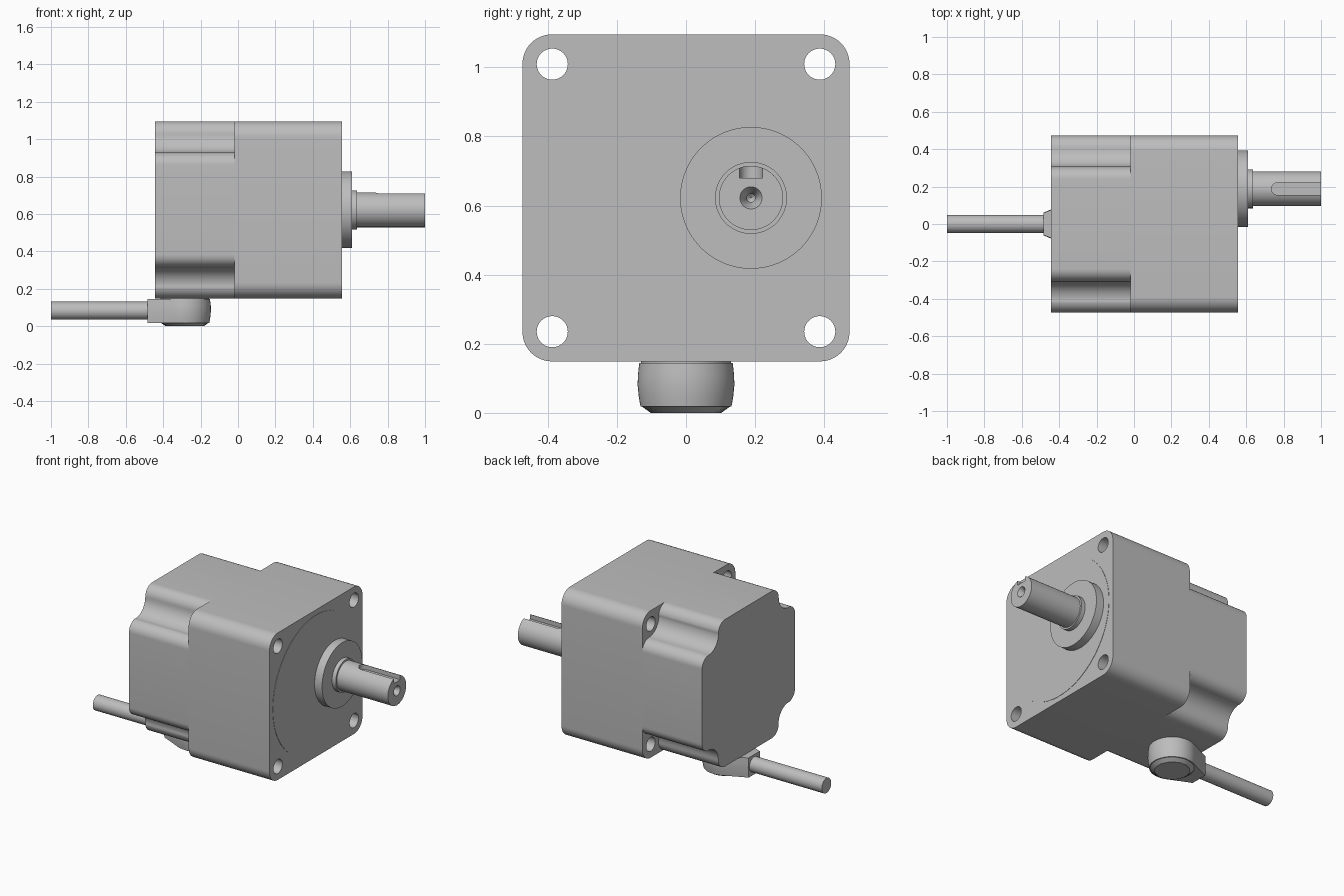
import bpy, bmesh
from math import cos, sin, radians, pi
from mathutils import Vector

cube = bpy.data.objects.get("Cube")
if cube:
    bpy.data.objects.remove(cube)

# One plain grey for the whole gearmotor
grey = bpy.data.materials.new("machined grey")
grey.use_nodes = True
colour = (0.51, 0.51, 0.51, 1)
grey.diffuse_color = colour
grey.node_tree.nodes["Principled BSDF"].inputs["Base Color"].default_value = colour

MID_Z = 0.622            # height of the housing centre
HALF = 0.473             # half width of the housing
SHAFT_Y = 0.188


def arc(cx, cy, r, start, end, steps=12):
    """Points on an arc, angles in degrees."""
    angles = [radians(start + (end - start) * i / steps) for i in range(steps + 1)]
    return [(cx + r * cos(a), cy + r * sin(a)) for a in angles]


def four_corners(corner):
    """Repeat a corner outline by quarter turns."""
    pts = list(corner)
    loop = []
    for _ in range(4):
        loop += pts
        pts = [(-b, a) for a, b in pts]
    return loop


def loft(name, rings):
    """Skin a list of equal-length rings and cap both ends."""
    bm = bmesh.new()
    rows = [[bm.verts.new(p) for p in ring] for ring in rings]
    n = len(rows[0])
    for low, high in zip(rows, rows[1:]):
        for i in range(n):
            j = (i + 1) % n
            bm.faces.new((low[i], low[j], high[j], high[i]))
    bm.faces.new(rows[0])
    bm.faces.new(rows[-1])
    bmesh.ops.recalc_face_normals(bm, faces=bm.faces)
    mesh = bpy.data.meshes.new(name)
    bm.to_mesh(mesh)
    bm.free()
    obj = bpy.data.objects.new(name, mesh)
    mesh.materials.append(grey)
    bpy.context.collection.objects.link(obj)
    return obj


def prism_x(name, outline, x0, x1):
    return loft(name, [[(x, y, z + MID_Z) for y, z in outline] for x in (x0, x1)])


def lathe(name, profile, origin, axis="X", segments=64, ripple=0):
    """Turn (distance, radius) pairs about an axis; ripple adds knurling."""
    rings = []
    for d, r in profile:
        ring = []
        for i in range(segments):
            a = 2 * pi * i / segments
            rr = r - ripple * (i % 2)
            u, v = rr * cos(a), rr * sin(a)
            ring.append(Vector(origin) + Vector((d, u, v) if axis == "X" else (u, v, d)))
        rings.append(ring)
    return loft(name, rings)


def cut(obj, cutter):
    mod = obj.modifiers.new("cut", "BOOLEAN")
    mod.operation = "DIFFERENCE"
    mod.solver = "EXACT"
    mod.object = cutter
    bpy.ops.object.select_all(action="DESELECT")
    bpy.context.view_layer.objects.active = obj
    obj.select_set(True)
    bpy.ops.object.modifier_apply(modifier=mod.name)
    bpy.data.objects.remove(cutter)


parts = []

# Gearbox block with four through holes
R = 0.085
gearbox = prism_x("gearbox", four_corners(arc(HALF - R, HALF - R, R, 0, 90)), -0.02, 0.555)
for sy in (-1, 1):
    for sz in (-1, 1):
        cut(gearbox, lathe("hole_cutter", [(-0.1, 0.045), (0.7, 0.045)],
                           (0, sy * 0.387, MID_Z + sz * 0.387), segments=40))
parts.append(gearbox)

# Motor housing with scalloped corners
r, inner, pocket = 0.068, 0.307, 0.1
c = inner + pocket
corner = (arc(HALF - r, inner - r, r, 0, 90)
          + arc(HALF - r, c, c - inner, 270, 180)[1:]
          + arc(inner - r, HALF - r, r, 0, 90)[1:])
parts.append(prism_x("motor_housing", four_corners(corner), -0.445, -0.02))

# Face plate and output bosses
parts.append(lathe("face_plate", [(0.55, 0.44), (0.557, 0.44)], (0, 0, MID_Z), segments=96))
centre = (0, SHAFT_Y, MID_Z)
parts.append(lathe("output_boss", [(0.55, 0.205), (0.61, 0.205)], centre, segments=96))
parts.append(lathe("shaft_collar", [(0.6, 0.104), (0.637, 0.104)], centre))

# Output shaft with centre drilling and open keyway
shaft = lathe("output_shaft", [(0.6, 0.093), (1, 0.093), (1, 0.032), (0.993, 0.028),
                               (0.96, 0.012), (0.9, 0.012), (0.89, 0.001)], centre)
key = arc(0.768, SHAFT_Y, 0.033, 90, 270) + [(1.1, SHAFT_Y - 0.033), (1.1, SHAFT_Y + 0.033)]
cut(shaft, loft("keyway_cutter", [[(x, y, z) for x, y in key] for z in (0.68, 0.8)]))
parts.append(shaft)

# Cable outlet: teardrop body with a slight bulge
CX = -0.285
tear = ([(-0.485, -0.06), (-0.45, -0.075)]
        + [(CX + x, y) for x, y in arc(0, 0, 0.14, -115, 115, 40)]
        + [(-0.45, 0.075), (-0.485, 0.06)])
rings = []
for z, s in [(0.018, 0.94), (0.045, 0.975), (0.08, 1), (0.11, 0.995), (0.145, 0.965)]:
    rings.append([(CX + (x - CX) * s if x > CX else x, y * s, z) for x, y in tear])
parts.append(loft("cable_outlet", rings))
parts.append(lathe("outlet_seat", [(0.14, 0.13), (0.155, 0.13)], (CX, 0, 0), "Z"))
parts.append(lathe("outlet_cap", [(0, 0.102), (0.02, 0.13)], (CX, 0, 0), "Z", 96, 0.003))

# Cable
parts.append(lathe("cable", [(-1, 0.048), (-0.45, 0.048)], (0, 0, 0.083), segments=40))

# Smooth the curved walls, keep machined edges crisp
bpy.ops.object.select_all(action="DESELECT")
for part in parts:
    part.select_set(True)
bpy.context.view_layer.objects.active = parts[0]
bpy.ops.object.shade_smooth_by_angle(angle=radians(30))
